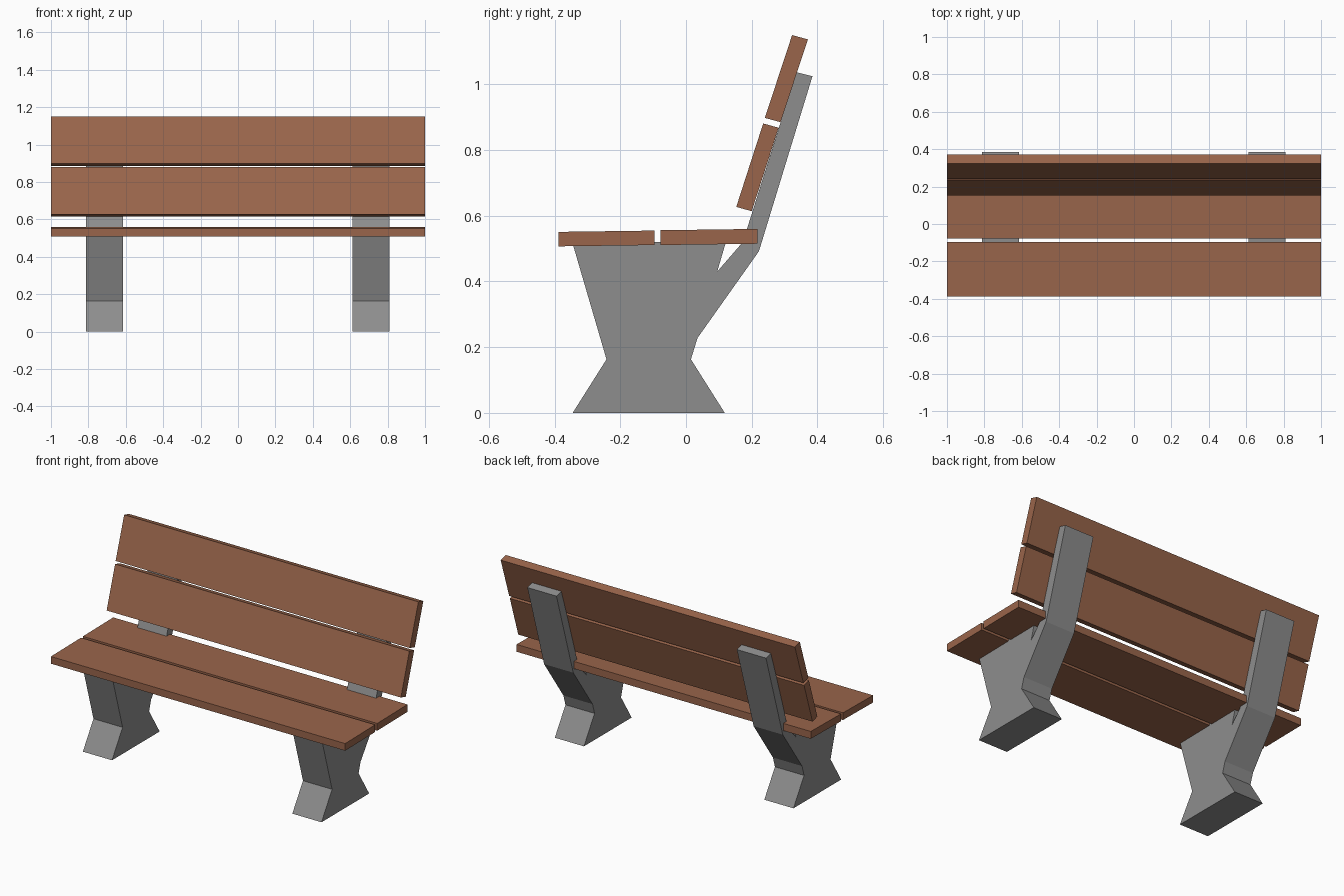
import bpy, bmesh

cube = bpy.data.objects.get("Cube")
if cube:
    bpy.data.objects.remove(cube, do_unlink=True)


def make_material(name, rgb):
    mat = bpy.data.materials.new(name)
    mat.use_nodes = True
    color = (*rgb, 1)
    mat.diffuse_color = color
    mat.node_tree.nodes["Principled BSDF"].inputs["Base Color"].default_value = color
    return mat


def extrude_profile(name, profile, x0, x1, mat):
    """Extrude a (y, z) outline from x0 to x1."""
    bm = bmesh.new()
    face = bm.faces.new([bm.verts.new((x0, y, z)) for y, z in profile])
    grown = bmesh.ops.extrude_face_region(bm, geom=[face])["geom"]
    moved = [v for v in grown if isinstance(v, bmesh.types.BMVert)]
    bmesh.ops.translate(bm, verts=moved, vec=(x1 - x0, 0, 0))
    bmesh.ops.recalc_face_normals(bm, faces=bm.faces)
    mesh = bpy.data.meshes.new(name)
    bm.to_mesh(mesh)
    bm.free()
    mesh.materials.append(mat)
    obj = bpy.data.objects.new(name, mesh)
    bpy.context.collection.objects.link(obj)
    return obj


wood = make_material("brown wood", (0.32, 0.13, 0.07))
concrete = make_material("grey concrete", (0.27, 0.27, 0.27))

# Concrete supports: splayed foot, pedestal, notch and leaning back post
support = [(-0.345, 0), (0.118, 0), (0.015, 0.163), (0.035, 0.228),
           (0.222, 0.492), (0.385, 1.025), (0.336, 1.037), (0.173, 0.52),
           (0.095, 0.43), (0.123, 0.525), (-0.345, 0.515), (-0.242, 0.163)]
extrude_profile("right_support", support, -0.813, -0.615, concrete)
extrude_profile("left_support", support, 0.611, 0.809, concrete)

# Wooden planks, end outlines
planks = {
    "front_seat_plank": [(-0.388, 0.507), (-0.096, 0.511), (-0.096, 0.555), (-0.388, 0.551)],
    "rear_seat_plank": [(-0.077, 0.511), (0.217, 0.515), (0.217, 0.56), (-0.077, 0.556)],
    "lower_back_plank": [(0.153, 0.627), (0.2, 0.614), (0.282, 0.868), (0.235, 0.881)],
    "upper_back_plank": [(0.24, 0.898), (0.288, 0.885), (0.371, 1.137), (0.323, 1.15)],
}
for name, outline in planks.items():
    extrude_profile(name, outline, -1, 1, wood)
